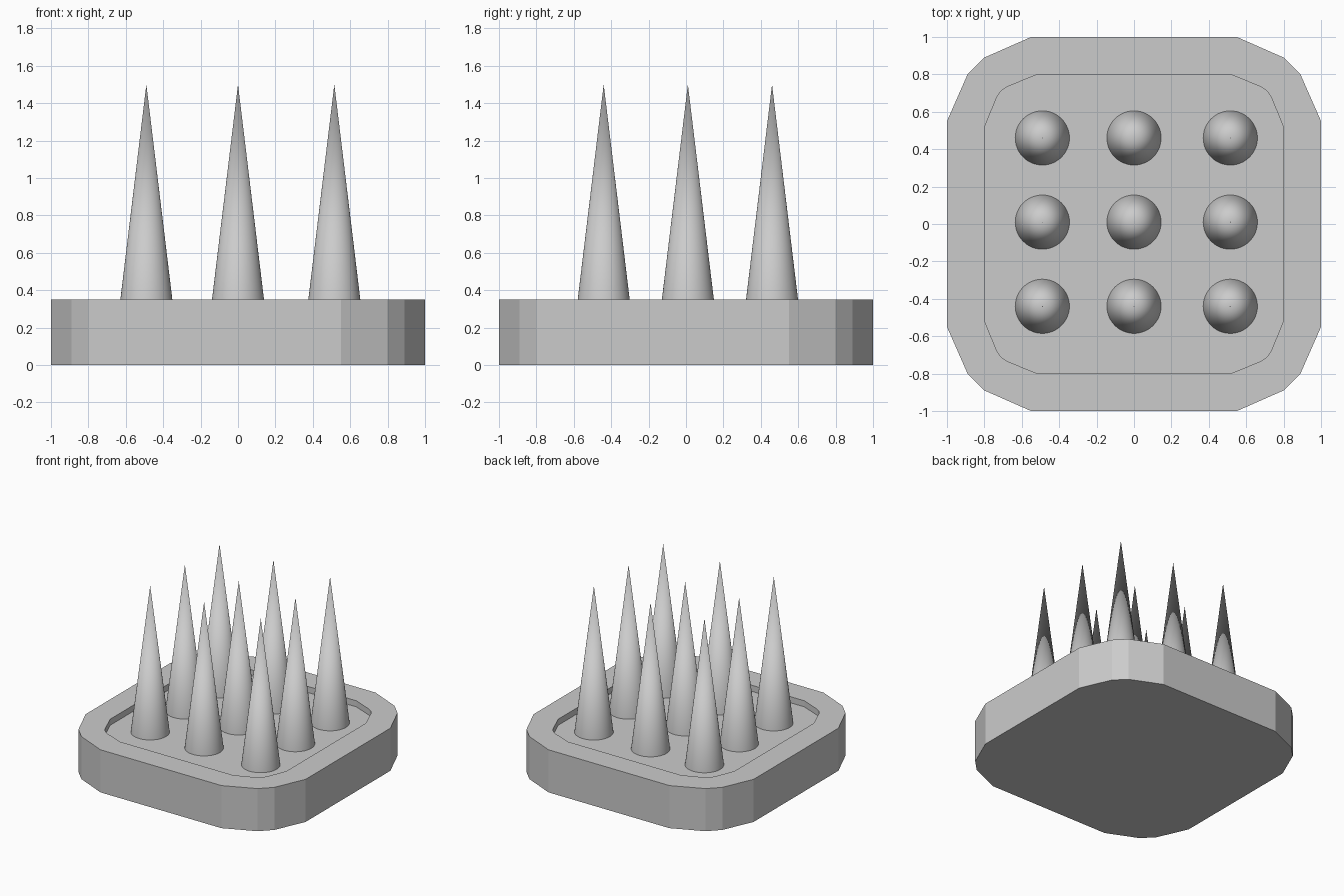
import bpy, bmesh

if "Cube" in bpy.data.objects:
    bpy.data.objects.remove(bpy.data.objects["Cube"])

BASE_TOP, FLOOR, TIP = 0.35, 0.30, 1.5


def outline(corner):
    """Mirror one corner (listed counter-clockwise) into a closed loop."""
    back = corner[::-1]
    return (corner + [(-x, y) for x, y in back]
            + [(-x, -y) for x, y in corner] + [(x, -y) for x, y in back])


def finish(name, bm):
    bmesh.ops.recalc_face_normals(bm, faces=bm.faces)
    mesh = bpy.data.meshes.new(name)
    bm.to_mesh(mesh)
    bm.free()
    obj = bpy.data.objects.new(name, mesh)
    bpy.context.collection.objects.link(obj)
    return obj


# Base block with faceted corners and a shallow tray sunk in its top
outer = outline([(1, 0.55), (0.89, 0.8), (0.8, 0.89), (0.55, 1)])
inner = outline([(0.8, 0.515), (0.735, 0.675), (0.715, 0.705),
                 (0.705, 0.715), (0.675, 0.735), (0.515, 0.8)])
bm = bmesh.new()


def ring(points, z):
    return [bm.verts.new((x, y, z)) for x, y in points]


def wall(a, b):
    for i in range(len(a)):
        j = (i + 1) % len(a)
        bm.faces.new((a[i], a[j], b[j], b[i]))


bottom, rim = ring(outer, 0), ring(outer, BASE_TOP)
lip, floor = ring(inner, BASE_TOP), ring(inner, FLOOR)
bm.faces.new(bottom[::-1])
wall(bottom, rim)
wall(lip, floor)
bm.faces.new(floor)

# Flat rim between the outer edge and the tray
rim_edges = [bm.edges.get((r[i - 1], r[i])) for r in (rim, lip) for i in range(len(r))]
bmesh.ops.triangle_fill(bm, edges=rim_edges, use_beauty=True, normal=(0, 0, 1))
finish("base", bm)

# Three by three grid of smooth spikes
for x in (-0.49, 0, 0.515):
    for y in (-0.44, 0.01, 0.46):
        bm = bmesh.new()
        bmesh.ops.create_cone(bm, cap_ends=False, segments=48, radius1=0.145,
                              radius2=0, depth=TIP - FLOOR)
        bmesh.ops.remove_doubles(bm, verts=bm.verts, dist=0.0001)
        bmesh.ops.translate(bm, verts=bm.verts, vec=(x, y, (TIP + FLOOR) / 2))
        for f in bm.faces:
            f.smooth = True
        finish("spike", bm)
